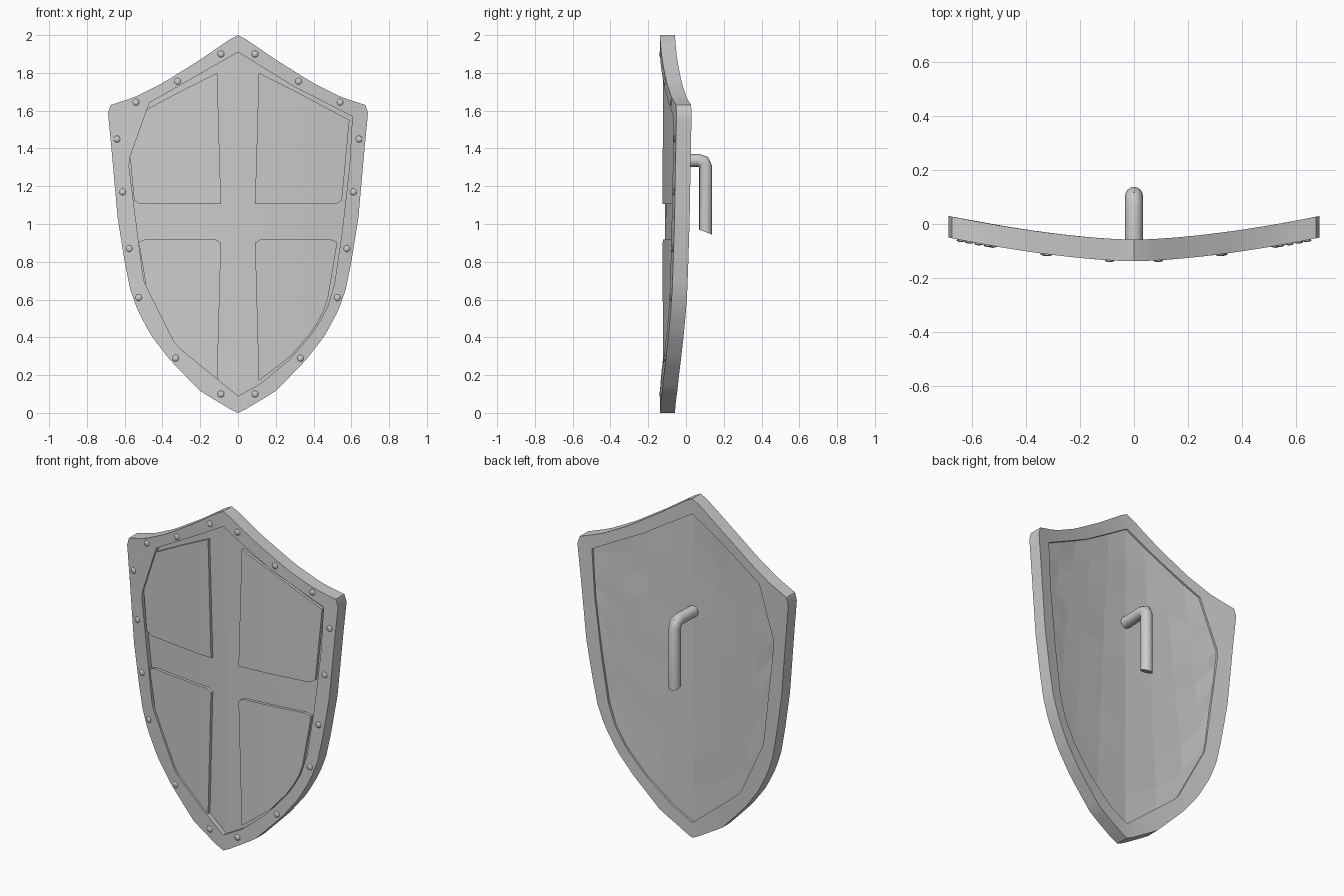
import bpy, bmesh, math, random

if "Cube" in bpy.data.objects:
    bpy.data.objects.remove(bpy.data.objects["Cube"])

random.seed(4)


def bend(x):
    """Front surface depth of the bowed shield at x."""
    return -0.138 + 0.088 * (abs(x) / 0.69) ** 1.6


def resample(pts, n):
    """n + 1 points evenly spaced along a polyline."""
    d = [0.0]
    for a, b in zip(pts, pts[1:]):
        d.append(d[-1] + math.dist(a, b))
    out, k = [], 0
    for i in range(n + 1):
        t = d[-1] * i / n
        while k < len(pts) - 2 and t > d[k + 1]:
            k += 1
        u = (t - d[k]) / (d[k + 1] - d[k])
        out.append(tuple(p + (q - p) * u for p, q in zip(pts[k], pts[k + 1])))
    return out


def flip(pts):
    return [(-x, z) for x, z in pts]


def finish(bm, name, smooth=None):
    bmesh.ops.recalc_face_normals(bm, faces=bm.faces)
    me = bpy.data.meshes.new(name)
    bm.to_mesh(me)
    bm.free()
    ob = bpy.data.objects.new(name, me)
    bpy.context.collection.objects.link(ob)
    if smooth:
        bpy.ops.object.select_all(action='DESELECT')
        ob.select_set(True)
        bpy.context.view_layer.objects.active = ob
        bpy.ops.object.shade_smooth_by_angle(angle=math.radians(smooth))
    return ob


def slab(name, low, high, rows, front, back, wrap=False, jitter=0, smooth=None):
    """Bowed slab spanning two matching rows of (x, z) points."""
    bm = bmesh.new()
    n = len(low)
    sides = []
    for off, jit in ((front, 0), (back, jitter)):
        grid = []
        for j in range(rows + 1):
            s = j / rows
            line = []
            for a, b in zip(low, high):
                x, z = a[0] + (b[0] - a[0]) * s, a[1] + (b[1] - a[1]) * s
                line.append(bm.verts.new((x, bend(x) + off + random.uniform(-jit, jit), z)))
            grid.append(line)
        sides.append(grid)
        for j in range(rows):
            for i in range(n if wrap else n - 1):
                k = (i + 1) % n
                bm.faces.new((grid[j][i], grid[j][k], grid[j + 1][k], grid[j + 1][i]))
    f, b = sides
    for j in (0, rows):
        for i in range(n if wrap else n - 1):
            k = (i + 1) % n
            bm.faces.new((f[j][i], f[j][k], b[j][k], b[j][i]))
    if not wrap:
        for i in (0, n - 1):
            for j in range(rows):
                bm.faces.new((f[j][i], f[j + 1][i], b[j + 1][i], b[j][i]))
    return finish(bm, name, smooth)


# Outlines: right half, split at the shoulder corner
outer_top = [(0, 2), (0.025, 1.99), (0.2, 1.87), (0.4, 1.745), (0.55, 1.67), (0.675, 1.63)]
outer_side = [(0.675, 1.63), (0.69, 1.605), (0.67, 1.4), (0.637, 1.03), (0.6, 0.8), (0.57, 0.65),
              (0.53, 0.54), (0.46, 0.41), (0.36, 0.28), (0.2, 0.115), (0.025, 0.01), (0, 0)]
inner_top = [(0, 1.91), (0.3, 1.725), (0.605, 1.57)]
inner_side = [(0.605, 1.57), (0.59, 1.3), (0.55, 0.95), (0.51, 0.68), (0.47, 0.55),
              (0.4, 0.43), (0.28, 0.29), (0.12, 0.155), (0, 0.09)]
# The left inner edge is a coarser polygon
left_top = [(0, 1.91), (-0.47, 1.64)]
left_side = [(-0.47, 1.64), (-0.58, 1.33), (-0.5, 0.7), (-0.33, 0.36), (0, 0.09)]


def loop(r_top, r_side, l_top, l_side):
    r = resample(r_top, 16)[:-1] + resample(r_side, 40)
    l = resample(l_top, 16)[:-1] + resample(l_side, 40)
    # keep the rounded shoulder vertices exact enough by dense sampling
    return r + l[-2:0:-1]


# Thick rim
slab("rim", loop(outer_top, outer_side, flip(outer_top), flip(outer_side)),
     loop(inner_top, inner_side, left_top, left_side), 1, 0, 0.08, wrap=True, smooth=30)

# Faceted backing panel, edges tucked inside the rim
low = [(0, 0.06), (0.2, 0.19), (0.4, 0.39), (0.5, 0.57), (0.56, 0.8), (0.6, 1.1)]
high = [(0, 1.94), (0.3, 1.76), (0.63, 1.59)]
low_r, high_r = resample(low, 5), resample(high, 5)
slab("backing_panel", flip(low_r)[:0:-1] + low_r, flip(high_r)[:0:-1] + high_r,
     9, 0.027, 0.068, jitter=0.003)

# Four raised quarter panels that leave a sunken cross
upper = ([(0.09, 1.105), (0.53, 1.105), (0.55, 1.125)],
         [(0.11, 1.80), (0.3, 1.705), (0.59, 1.55)])
lower = ([(0.11, 0.17), (0.28, 0.3), (0.4, 0.44), (0.47, 0.57), (0.525, 0.9)],
         [(0.09, 0.90), (0.105, 0.918), (0.5, 0.918), (0.525, 0.905)])
for side, mirror in (("right", lambda p: p), ("left", flip)):
    for level, (a, b) in (("upper", upper), ("lower", lower)):
        slab(f"{level}_{side}_quarter_panel", mirror(resample(a, 12)),
             mirror(resample(b, 12)), 6, 0.011, 0.04, smooth=30)

# Rivets around the rim
spots = [(0.09, 1.9), (0.32, 1.755), (0.54, 1.645), (0.64, 1.45), (0.61, 1.17),
         (0.575, 0.87), (0.525, 0.61), (0.33, 0.29), (0.09, 0.1)]
bm = bmesh.new()
for x, z in spots + flip(spots):
    new = bmesh.ops.create_uvsphere(bm, u_segments=12, v_segments=6, radius=0.018)["verts"]
    bmesh.ops.scale(bm, vec=(1, 0.4, 1), verts=new)
    bmesh.ops.translate(bm, vec=(x, bend(x), z), verts=new)
finish(bm, "rivets", 40)

# Bent bar handle: rings given by centre (y, z) and in-plane radius vector
rings = [(-0.085, 1.333, 0, 0.033), (0.065, 1.337, 0.004, 0.034), (0.093, 1.328, 0.024, 0.027),
         (0.104, 1.305, 0.034, 0.004), (0.104, 0.957, 0.034, -0.013)]
bm = bmesh.new()
prev = None
for y, z, ny, nz in rings:
    ring = []
    for i in range(16):
        c, s = math.cos(i * math.tau / 16), math.sin(i * math.tau / 16)
        ring.append(bm.verts.new((0.033 * c, y + ny * s, z + nz * s)))
    if prev:
        for i in range(16):
            bm.faces.new((prev[i], prev[i - 1], ring[i - 1], ring[i]))
    else:
        bm.faces.new(ring)
    prev = ring
bm.faces.new(prev)
finish(bm, "handle", 40)
